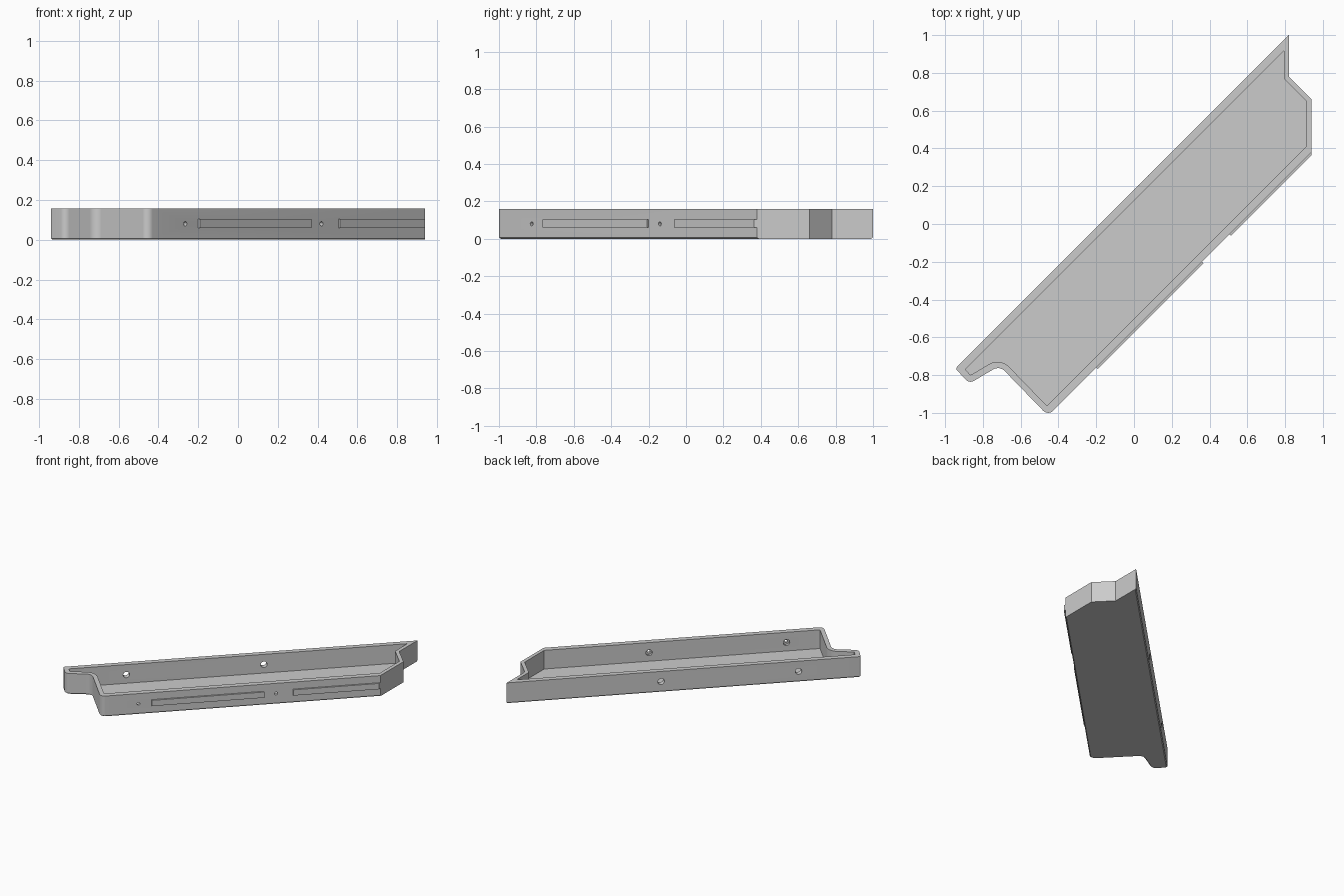
import bpy, bmesh, math
from mathutils import Vector

if "Cube" in bpy.data.objects:
    bpy.data.objects.remove(bpy.data.objects["Cube"])

HEIGHT, FLOOR, CHAMFER = 0.158, 0.015, 0.007

grey = bpy.data.materials.new("plain_grey")
grey.diffuse_color = (0.6, 0.6, 0.6, 1)
grey.use_nodes = True
grey.node_tree.nodes["Principled BSDF"].inputs["Base Color"].default_value = grey.diffuse_color

# Plan corners, counter-clockwise: (x, y, outer radius, inner radius,
# thickness of the wall that starts here, bottom chamfer of that wall)
PLAN = [
    (0.82, 1.0, 0, 0, 0.040, CHAMFER),
    (-0.945, -0.765, 0.012, 0.004, 0.035, CHAMFER),
    (-0.872, -0.845, 0.035, 0.006, 0.035, CHAMFER),
    (-0.712, -0.75, 0.05, 0.085, 0.032, CHAMFER),
    (-0.455, -1.015, 0.036, 0.006, 0.042, CHAMFER),
    (0.94, 0.38, 0, 0, 0.027, 0),
    (0.94, 0.66, 0, 0, 0.027, 0),
    (0.82, 0.78, 0, 0, 0.027, 0),
]
CORNERS = [Vector(p[:2]) for p in PLAN]


def offset(points, distances):
    """Move every edge inwards by its own distance."""
    lines = []
    for i, p in enumerate(points):
        d = (points[(i + 1) % len(points)] - p).normalized()
        lines.append((p + Vector((-d.y, d.x)) * distances[i], d))
    result = []
    for i, (p, d) in enumerate(lines):
        q, e = lines[i - 1]
        t = (p - q).cross(d) / e.cross(d)
        result.append(q + e * t)
    return result


def fillet(points, radii, steps=8):
    """Round the corners that have a radius."""
    result = []
    for i, p in enumerate(points):
        r = radii[i]
        if r == 0:
            result.append(p)
            continue
        a = (points[i - 1] - p).normalized()
        b = (points[(i + 1) % len(points)] - p).normalized()
        half = math.acos(a.dot(b)) / 2
        centre = p + (a + b).normalized() * (r / math.sin(half))
        start = p + a * (r / math.tan(half)) - centre
        end = p + b * (r / math.tan(half)) - centre
        first = math.atan2(start.y, start.x)
        sweep = math.atan2(start.cross(end), start.dot(end))
        for k in range(steps + 1):
            angle = first + sweep * k / steps
            result.append(centre + Vector((math.cos(angle), math.sin(angle))) * r)
    return result


def loft(name, rings):
    """Closed solid through rings of (plan outline, z)."""
    bm = bmesh.new()
    loops = [[bm.verts.new((p.x, p.y, z)) for p in ring] for ring, z in rings]
    n = len(loops[0])
    for low, high in zip(loops, loops[1:]):
        for i in range(n):
            j = (i + 1) % n
            bm.faces.new((low[i], low[j], high[j], high[i]))
    bm.faces.new(loops[0][::-1])
    bm.faces.new(loops[-1])
    bmesh.ops.recalc_face_normals(bm, faces=bm.faces)
    mesh = bpy.data.meshes.new(name)
    bm.to_mesh(mesh)
    bm.free()
    mesh.materials.append(grey)
    obj = bpy.data.objects.new(name, mesh)
    bpy.context.collection.objects.link(obj)
    return obj


# Tray shell with a low chamfer, walls and floor
outer_radii = [p[2] for p in PLAN]
outer = fillet(CORNERS, outer_radii)
base = fillet(offset(CORNERS, [p[5] for p in PLAN]), outer_radii)
inner = fillet(offset(CORNERS, [p[4] for p in PLAN]), [p[3] for p in PLAN])
tray = loft("tray", [(base, 0), (outer, CHAMFER), (outer, HEIGHT),
                     (inner, HEIGHT), (inner, FLOOR)])

# Screw holes: narrow through the front wall, wide from its inside to the back
across = Vector((-1, 1, 0)).normalized()


def drill(x, start, end, radius):
    foot = Vector((x, x - 0.56, 0.08))
    bpy.ops.mesh.primitive_cylinder_add(
        vertices=24, radius=radius, depth=end - start,
        location=foot + across * (start + end) / 2,
        rotation=across.to_track_quat('Z', 'Y').to_euler())
    cutter = bpy.context.object
    cutter.name = "hole_cutter"
    cutter.hide_render = True
    cutter.data.materials.append(grey)
    mod = tray.modifiers.new("hole", 'BOOLEAN')
    mod.operation, mod.solver, mod.object = 'DIFFERENCE', 'EXACT', cutter
    bpy.context.view_layer.objects.active = tray
    bpy.ops.object.modifier_apply(modifier=mod.name)
    bpy.data.objects.remove(cutter)


for x in (-0.265, 0.42):
    drill(x, -0.05, 0.03, 0.011)
    drill(x, 0.022, 0.65, 0.023)

# Raised ribs along the front wall; the second one ends flush with the side
RIB = 0.012
out = Vector((1, -1)).normalized()


def rib(name, x0, x1, flush):
    a, b = Vector((x0, x0 - 0.56)), Vector((x1, x1 - 0.56))
    slide = Vector((1, 1)).normalized() if flush else Vector((0, 0))
    plan = [a - out * 0.01, a + out * RIB,
            b + (out - slide) * RIB, b - out * 0.01 - slide * 0.01]
    if flush:
        plan.insert(3, b)
    loft(name, [(plan, 0.06), (plan, 0.104)])


rib("long_rib", -0.2, 0.36, False)
rib("short_rib", 0.505, 0.94, True)

# Smooth the rounded corners, keep the edges sharp
bpy.ops.object.select_all(action='DESELECT')
tray.select_set(True)
bpy.context.view_layer.objects.active = tray
bpy.ops.object.shade_smooth_by_angle(angle=math.radians(30))
